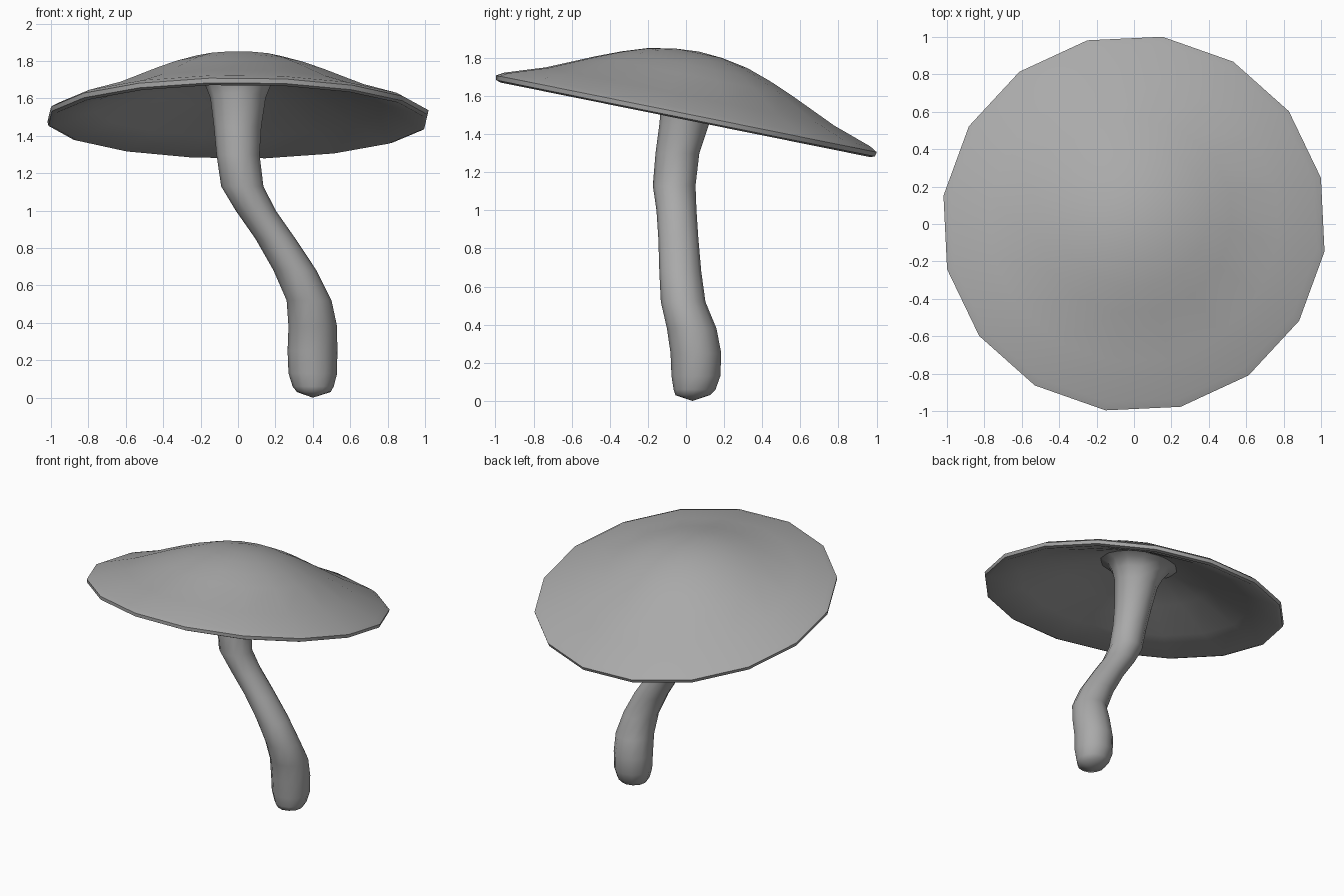
import bpy, bmesh, math
from mathutils import Matrix, Vector

if "Cube" in bpy.data.objects:
    bpy.data.objects.remove(bpy.data.objects["Cube"])

grey = bpy.data.materials.new("plain grey")
grey.use_nodes = True
grey.diffuse_color = (0.4, 0.4, 0.4, 1)
grey.node_tree.nodes["Principled BSDF"].inputs["Base Color"].default_value = (0.4, 0.4, 0.4, 1)

# Frame of the tilted cap: origin at the centre of the rim
cap_frame = Matrix.Translation((0, 0, 1.495)) @ Matrix.Rotation(math.radians(-11.4), 4, "X")


def ring(frame, rx, ry, z, sides, turn=0.0):
    angles = [turn + math.tau * i / sides for i in range(sides)]
    return [frame @ Vector((rx * math.cos(a), ry * math.sin(a), z)) for a in angles]


def loft(name, start, rings, end, angle):
    """Skin a stack of rings, closed by a fan to a point at each end."""
    bm = bmesh.new()
    loops = [[bm.verts.new(p) for p in r] for r in rings]
    first, last = bm.verts.new(start), bm.verts.new(end)
    n = len(loops[0])
    for i in range(n):
        j = (i + 1) % n
        bm.faces.new((first, loops[0][j], loops[0][i]))
        bm.faces.new((last, loops[-1][i], loops[-1][j]))
        for a, b in zip(loops, loops[1:]):
            bm.faces.new((a[i], a[j], b[j], b[i]))
    bmesh.ops.recalc_face_normals(bm, faces=bm.faces)
    mesh = bpy.data.meshes.new(name)
    bm.to_mesh(mesh)
    bm.free()
    mesh.materials.append(grey)
    obj = bpy.data.objects.new(name, mesh)
    bpy.context.collection.objects.link(obj)
    bpy.ops.object.select_all(action="DESELECT")
    obj.select_set(True)
    bpy.context.view_layer.objects.active = obj
    bpy.ops.object.shade_smooth_by_angle(angle=math.radians(angle))
    return obj


# Cap: thin sixteen-sided shell, radius and height from underside to crown
cap_profile = [(0.27, 0.25), (0.5, 0.16), (0.78, 0.055), (1.0, -0.02), (1.025, -0.012),
               (1.03, 0.012), (0.99, 0.035), (0.78, 0.105), (0.53, 0.215),
               (0.4, 0.267), (0.27, 0.31), (0.13, 0.336)]
loft("cap", cap_frame @ Vector((0, 0, 0.285)),
     [ring(cap_frame, r, r, h, 16, math.radians(14)) for r, h in cap_profile],
     cap_frame @ Vector((0, 0, 0.345)), 60)

# Stem: height, centre x, centre y, half width in x and in y
stem_path = [(0.03, 0.405, 0.035, 0.09, 0.09), (0.06, 0.402, 0.045, 0.11, 0.11),
             (0.13, 0.40, 0.052, 0.13, 0.128), (0.25, 0.398, 0.052, 0.133, 0.133),
             (0.38, 0.40, 0.03, 0.13, 0.13), (0.52, 0.38, -0.015, 0.12, 0.117),
             (0.68, 0.305, -0.03, 0.115, 0.11), (0.85, 0.2, -0.04, 0.107, 0.105),
             (1.0, 0.095, -0.05, 0.107, 0.105), (1.13, 0.023, -0.062, 0.113, 0.112),
             (1.3, 0.0, -0.045, 0.115, 0.115), (1.45, -0.002, -0.01, 0.127, 0.13)]
stem_rings = [ring(Matrix.Translation((x, y, z)), rx, ry, 0, 12) for z, x, y, rx, ry in stem_path]
# Flare blending the stem into the underside of the cap
stem_rings += [ring(cap_frame, r, r, h, 12) for r, h in ((0.148, 0.11), (0.175, 0.18), (0.215, 0.235), (0.29, 0.26))]
loft("stem", (0.4, 0.035, 0), stem_rings, cap_frame @ Vector((0, 0, 0.3)), 60)
